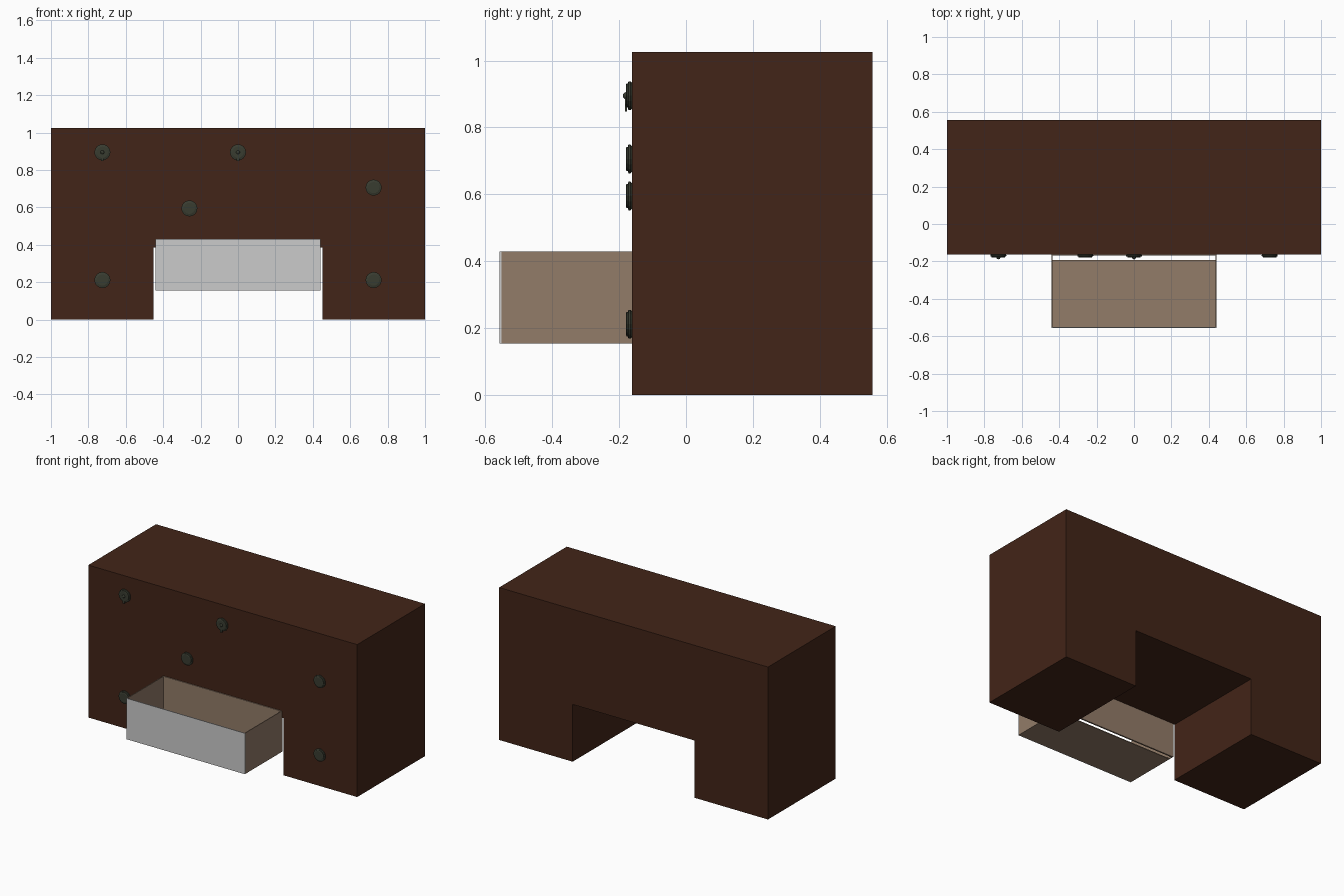
import bpy, bmesh, math
from mathutils import Matrix

if "Cube" in bpy.data.objects:
    bpy.data.objects.remove(bpy.data.objects["Cube"])


def material(name, rgb):
    m = bpy.data.materials.new(name)
    m.diffuse_color = (*rgb, 1)
    m.use_nodes = True
    m.node_tree.nodes["Principled BSDF"].inputs["Base Color"].default_value = m.diffuse_color
    return m


WOOD = material("dark_wood", (0.055, 0.018, 0.009))
TAN = material("pale_wood", (0.29, 0.20, 0.14))
GREY = material("grey_panel", (0.8, 0.8, 0.8))
METAL = material("dark_metal", (0.04, 0.045, 0.03))


def finish(name, bm, mat):
    bmesh.ops.recalc_face_normals(bm, faces=bm.faces)
    me = bpy.data.meshes.new(name)
    bm.to_mesh(me)
    bm.free()
    me.materials.append(mat)
    ob = bpy.data.objects.new(name, me)
    bpy.context.collection.objects.link(ob)
    return ob


def box(name, x0, x1, y0, y1, z0, z1, mat):
    bm = bmesh.new()
    m = (Matrix.Translation(((x0 + x1) / 2, (y0 + y1) / 2, (z0 + z1) / 2))
         @ Matrix.Diagonal((x1 - x0, y1 - y0, z1 - z0, 1)))
    bmesh.ops.create_cube(bm, size=1, matrix=m)
    return finish(name, bm, mat)


# Desk body: arch-shaped front outline extruded backwards
FRONT, BACK, TOP = -0.162, 0.557, 1.025
outline = [(-1, 0), (-0.453, 0), (-0.453, 0.385), (0.453, 0.385),
           (0.453, 0), (1, 0), (1, TOP), (-1, TOP)]
bm = bmesh.new()
face = bm.faces.new([bm.verts.new((x, FRONT, z)) for x, z in outline])
ext = bmesh.ops.extrude_face_region(bm, geom=[face])
bmesh.ops.translate(bm, vec=(0, BACK - FRONT, 0),
                    verts=[g for g in ext["geom"] if isinstance(g, bmesh.types.BMVert)])
finish("desk_body", bm, WOOD)

# Pulled-out open drawer made of thin panels
W, Y0, Y1, Z0, Z1, T = 0.441, -0.557, -0.158, 0.155, 0.43, 0.005
box("drawer_front", -W, W, Y0, Y0 + T, Z0, Z1, GREY)
box("drawer_back", -W, W, Y1 - 2 * T, Y1, Z0, Z1, TAN)
box("drawer_floor", -W + T, W - T, Y0 + T, Y1 - 0.035, Z0, Z0 + T, TAN)
for side, s in (("left", -1), ("right", 1)):
    a, b = sorted((s * W, s * (W - T)))
    box("drawer_side_" + side, a, b, Y0 + T, Y1 - 2 * T, Z0, Z1, TAN)


def knob(name, x, z):
    """Round stepped plate turned around the y axis."""
    profile = [(0.039, 0), (0.043, 0.004), (0.043, 0.010), (0.036, 0.012),
               (0.036, 0.016), (0.030, 0.018)]
    n = 16
    bm = bmesh.new()
    rings = [[bm.verts.new((x + r * math.cos(2 * math.pi * i / n), FRONT - d,
                            z + r * math.sin(2 * math.pi * i / n)))
              for i in range(n)] for r, d in profile]
    for lo, hi in zip(rings, rings[1:]):
        for i in range(n):
            j = (i + 1) % n
            bm.faces.new((lo[i], lo[j], hi[j], hi[i]))
    bm.faces.new(rings[0])
    bm.faces.new(rings[-1])
    return finish(name, bm, METAL)


# Round plates on the drawer and door fronts
for i, (x, z) in enumerate([(-0.725, 0.895), (0, 0.895), (0.725, 0.706),
                            (-0.26, 0.595), (-0.725, 0.212), (0.725, 0.212)]):
    knob(f"knob_plate_{i + 1}", x, z)

# Centre boss and hanging tab on the two top plates
for side, x in (("left", -0.725), ("middle", 0)):
    bm = bmesh.new()
    bmesh.ops.create_uvsphere(bm, u_segments=10, v_segments=6, radius=0.011,
                              matrix=Matrix.Translation((x, FRONT - 0.016, 0.895)))
    finish("knob_boss_" + side, bm, METAL)
    box("knob_tab_" + side, x - 0.007, x + 0.007, FRONT - 0.02, FRONT - 0.014,
        0.847, 0.895, METAL)
